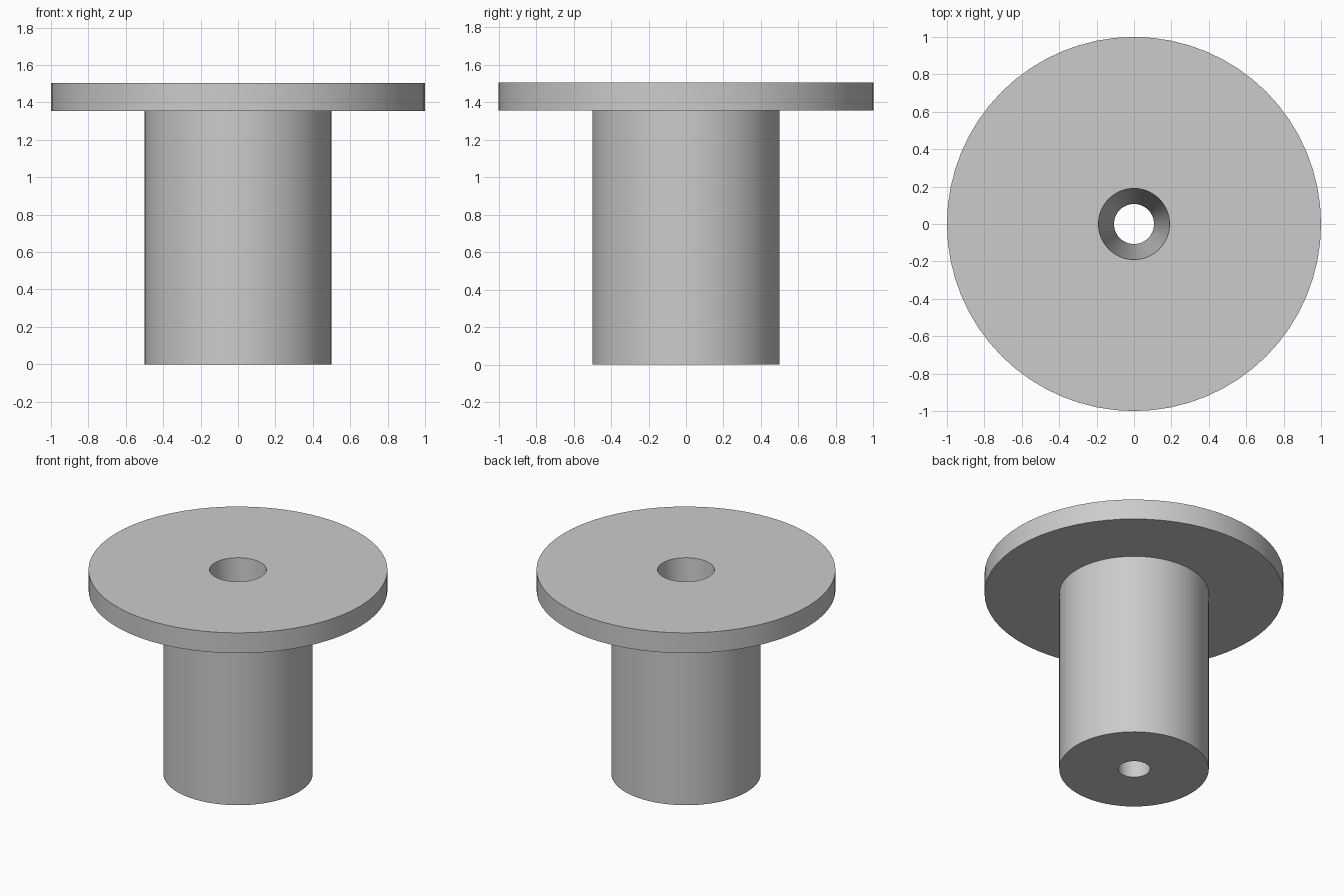
import bpy, bmesh, math
from mathutils import Vector

cube = bpy.data.objects.get("Cube")
if cube:
    bpy.data.objects.remove(cube, do_unlink=True)

SEGMENTS = 64

grey = bpy.data.materials.new("light grey")
grey.use_nodes = True
colour = (0.6, 0.6, 0.6, 1.0)
grey.diffuse_color = colour
grey.node_tree.nodes["Principled BSDF"].inputs["Base Color"].default_value = colour


def lathe(name, profile, material):
    """Spin a closed (radius, height) profile around the z axis."""
    bm = bmesh.new()
    ring = [bm.verts.new((r, 0, z)) for r, z in profile]
    edges = [bm.edges.new((a, b)) for a, b in zip(ring, ring[1:] + ring[:1])]
    bmesh.ops.spin(bm, geom=ring + edges, cent=Vector(), axis=Vector((0, 0, 1)),
                   angle=math.tau, steps=SEGMENTS, use_duplicate=False)
    bmesh.ops.remove_doubles(bm, verts=bm.verts, dist=0.0001)
    bmesh.ops.recalc_face_normals(bm, faces=bm.faces)
    mesh = bpy.data.meshes.new(name)
    bm.to_mesh(mesh)
    bm.free()
    mesh.materials.append(material)
    obj = bpy.data.objects.new(name, mesh)
    bpy.context.collection.objects.link(obj)
    bpy.ops.object.select_all(action='DESELECT')
    obj.select_set(True)
    bpy.context.view_layer.objects.active = obj
    bpy.ops.object.shade_smooth_by_angle(angle=math.radians(30))
    return obj


# Flanged bushing: tapered bore, straight sleeve and wide top flange
lathe("flanged_bushing", [
    (0.107, 0.0),   # bore bottom
    (0.5, 0.0),     # sleeve
    (0.5, 1.355),
    (1.0, 1.355),   # flange
    (1.0, 1.505),
    (0.19, 1.505),  # bore top
], grey)
